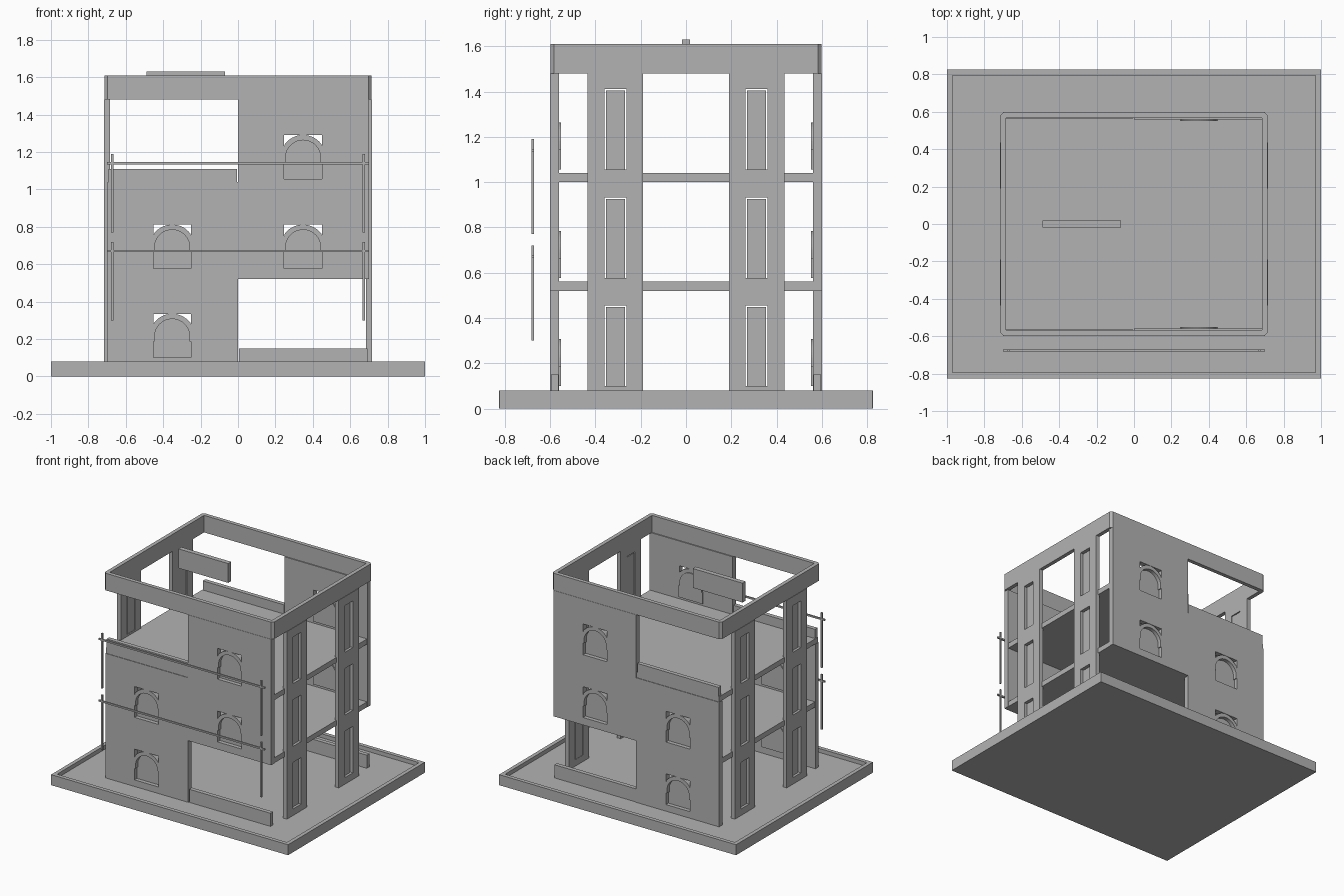
import bpy, bmesh, math

cube = bpy.data.objects.get("Cube")
if cube:
    bpy.data.objects.remove(cube, do_unlink=True)

grey = bpy.data.materials.new("plain_grey")
grey.use_nodes = True
COLOUR = (0.45, 0.45, 0.45, 1)
grey.diffuse_color = COLOUR
grey.node_tree.nodes["Principled BSDF"].inputs["Base Color"].default_value = COLOUR


def finish(name, bm):
    bmesh.ops.recalc_face_normals(bm, faces=bm.faces)
    mesh = bpy.data.meshes.new(name)
    bm.to_mesh(mesh)
    bm.free()
    mesh.materials.append(grey)
    obj = bpy.data.objects.new(name, mesh)
    bpy.context.collection.objects.link(obj)
    return obj


def add_box(bm, x, y, z):
    """Box from (min, max) pairs."""
    verts = bmesh.ops.create_cube(bm, size=1)["verts"]
    for v in verts:
        for i, (lo, hi) in enumerate((x, y, z)):
            v.co[i] = lo if v.co[i] < 0 else hi


def box(name, x, y, z):
    bm = bmesh.new()
    add_box(bm, x, y, z)
    return finish(name, bm)


def add_prism(bm, outline, y):
    """Extrude an x-z outline between two y values."""
    front = [bm.verts.new((px, y[0], pz)) for px, pz in outline]
    back = [bm.verts.new((px, y[1], pz)) for px, pz in outline]
    bm.faces.new(front)
    bm.faces.new(back[::-1])
    n = len(outline)
    for i in range(n):
        j = (i + 1) % n
        bm.faces.new((front[i], front[j], back[j], back[i]))


def span(side, lo, hi):
    return tuple(sorted((side * lo, side * hi)))


def frame(name, half_x, half_y, thick, z, chamfer=0):
    """Rectangular ring with optional chamfered outer corners."""
    bm = bmesh.new()
    loops = []
    for inset, c in ((0, chamfer), (thick, 0.001)):
        hx, hy, c = half_x - inset, half_y - inset, max(c, 0.001)
        pts = []
        for sx, sy in ((1, 1), (-1, 1), (-1, -1), (1, -1)):
            pair = [(sx * hx, sy * (hy - c)), (sx * (hx - c), sy * hy)]
            pts += pair if sx * sy > 0 else pair[::-1]
        for height in z:
            loops.append([bm.verts.new((px, py, height)) for px, py in pts])
    order = (loops[0], loops[1], loops[3], loops[2])
    for a, b in zip(order, order[1:] + order[:1]):
        for i in range(8):
            j = (i + 1) % 8
            bm.faces.new((a[i], a[j], b[j], b[i]))
    return finish(name, bm)


# Base with raised rim, and the two floors
box("base_slab", (-0.98, 0.98), (-0.81, 0.81), (0, 0.05))
frame("base_rim", 1, 0.825, 0.03, (0, 0.08))
for label, z in (("lower", 0.52), ("upper", 1.0)):
    box(label + "_floor", (-0.697, 0.697), (-0.595, 0.595), (z, z + 0.04))

# Roof band and the hanging panel
frame("roof_band", 0.714, 0.598, 0.03, (1.48, 1.61), 0.016)
box("hanging_panel", (-0.49, -0.07), (-0.018, 0.018), (1.483, 1.63))

# Window dimensions
HALF, RISE, TOP, ARCH = 0.101, 0.113, 0.235, 0.094
STOREYS = (0.1, 0.577, 1.056)


def wall(name, side, x, z, centre, sills):
    """Wall panel with a stack of window openings."""
    y = span(side, 0.56, 0.6)
    bm = bmesh.new()
    left, right = centre - HALF, centre + HALF
    add_box(bm, (x[0], left), y, z)
    add_box(bm, (right, x[1]), y, z)
    bottom = z[0]
    for sill in sills:
        add_box(bm, (left, right), y, (bottom, sill))
        bottom = sill + TOP
    add_box(bm, (left, right), y, (bottom, z[1]))
    return finish(name, bm)


def arched_window(name, side, cx, sill):
    """Arch surround clipped by the opening, and a recessed pane."""
    mid, outer = sill + RISE, 0.122
    angles = [math.pi * i / 24 for i in range(25)]
    bm = bmesh.new()
    # outer edge is limited by the sides and head of the opening
    inside = [(ARCH * math.cos(a), ARCH * math.sin(a)) for a in angles]
    outside = []
    for a in angles:
        px = max(-HALF, min(HALF, outer * math.cos(a)))
        pz = min(outer * math.sin(a), math.sqrt(outer ** 2 - px ** 2), TOP - RISE)
        outside.append((px, pz))
    drop = [(-ARCH, -0.025), (-HALF, -0.025)]
    ring = inside + drop + outside[::-1] + [(-p, q) for p, q in drop[::-1]]
    add_prism(bm, [(cx + p, mid + q) for p, q in ring], span(side, 0.56, 0.598))
    finish(name + "_arch", bm)
    bm = bmesh.new()
    pane = [(-HALF, -RISE), (HALF, -RISE), (HALF, -0.025), (ARCH, -0.025)]
    pane += inside + [(-ARCH, -0.025), (-HALF, -0.025)]
    add_prism(bm, [(cx + p, mid + q) for p, q in pane], span(side, 0.552, 0.57))
    finish(name + "_pane", bm)


# Front and back walls with arched windows and low parapets
for label, side in (("front", -1), ("back", 1)):
    low, high = STOREYS[:2], STOREYS[1:]
    wall(label + "_low_wall", side, (-0.7, 0), (0.05, 1.0), -0.352, low)
    wall(label + "_high_wall", side, (0, 0.7), (0.52, 1.48), 0.348, high)
    for cx, sills in ((-0.352, low), (0.348, high)):
        for sill in sills:
            arched_window(label + "_window", side, cx, sill)
    y = span(side, 0.564, 0.596)
    box(label + "_upper_parapet", (-0.692, -0.006), y, (1.0, 1.11))
    box(label + "_lower_parapet", (0.006, 0.692), y, (0.05, 0.15))

# Side pillars with a tall recessed panel on each storey
for sx, side_name in ((1, "left"), (-1, "right")):
    for sy in (1, -1):
        x = span(sx, 0.684, 0.717)
        bm = bmesh.new()
        add_box(bm, x, span(sy, 0.19, 0.263), (0.05, 1.48))
        add_box(bm, x, span(sy, 0.36, 0.435), (0.05, 1.48))
        bottom = 0.05
        for sill in STOREYS:
            add_box(bm, x, span(sy, 0.263, 0.36), (bottom, sill))
            bottom = sill + 0.355
        add_box(bm, x, span(sy, 0.263, 0.36), (bottom, 1.48))
        finish(side_name + "_pillar", bm)
        for sill in STOREYS:
            box(side_name + "_pillar_panel", span(sx, 0.686, 0.698),
                span(sy, 0.269, 0.354), (sill, sill + 0.349))

# Thin rails with end posts in front
for label, z in (("lower", 0.3), ("upper", 0.77)):
    box(label + "_rail", (-0.7, 0.7), (-0.683, -0.671), (z + 0.364, z + 0.376))
    for sx in (-1, 1):
        box(label + "_rail_post", span(sx, 0.666, 0.678), (-0.683, -0.671), (z, z + 0.42))
